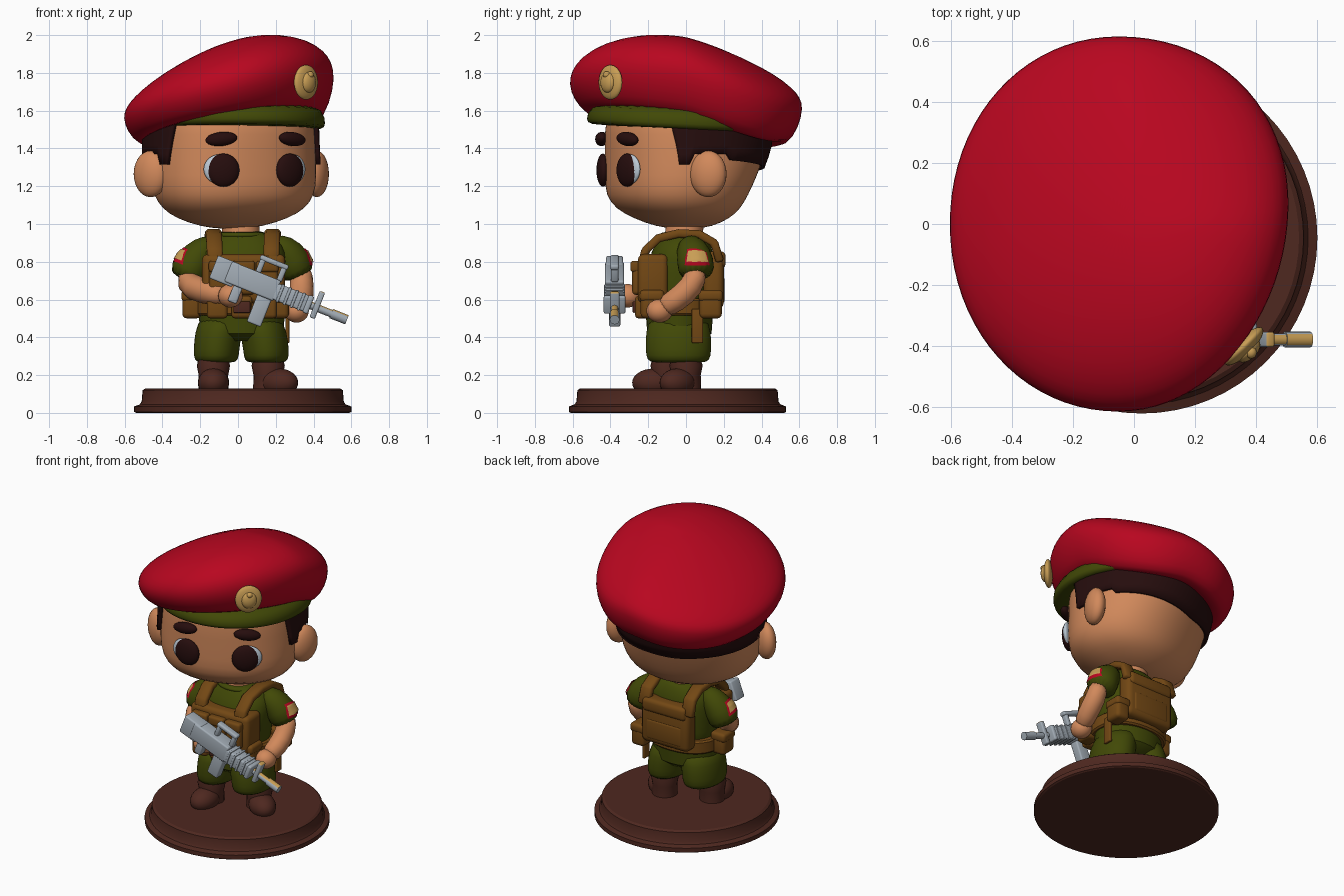
import bpy, bmesh, math
from mathutils import Matrix, Vector

if "Cube" in bpy.data.objects:
    bpy.data.objects.remove(bpy.data.objects["Cube"], do_unlink=True)


def material(name, *rgb):
    m = bpy.data.materials.new(name)
    m.use_nodes = True
    m.diffuse_color = (*rgb, 1)
    m.node_tree.nodes["Principled BSDF"].inputs["Base Color"].default_value = (*rgb, 1)
    return m


RED = material("beret red", .48, .002, .014)
SKIN = material("skin", .64, .25, .105)
GREEN = material("olive cloth", .053, .066, .002)
WEB = material("webbing brown", .17, .064, .007)
HAIR = material("dark hair", .019, .004, .004)
LEATHER = material("dark leather", .077, .021, .014)
METAL = material("grey metal", .36, .41, .46)
GOLD = material("gold", .58, .34, .09)
WHITE = material("eye white", .5, .58, .66)

HEAD = Matrix.Translation((-.04, .005, 0)) @ Matrix.Rotation(math.radians(20), 4, 'Z')
BODY = Matrix.Identity(4)


def finish(name, bm, mat, frame=BODY, subsurf=0, angle=40):
    bmesh.ops.recalc_face_normals(bm, faces=bm.faces)
    mesh = bpy.data.meshes.new(name)
    bm.to_mesh(mesh)
    bm.free()
    mesh.materials.append(mat)
    mesh.shade_smooth()
    if not subsurf:
        mesh.set_sharp_from_angle(angle=math.radians(angle))
    ob = bpy.data.objects.new(name, mesh)
    bpy.context.collection.objects.link(ob)
    ob.matrix_world = frame
    if subsurf:
        mod = ob.modifiers.new("round", 'SUBSURF')
        mod.levels = mod.render_levels = subsurf
    return ob


def skin_rings(bm, rings):
    loops = [[bm.verts.new(p) for p in ring] for ring in rings]
    for a, b in zip(loops, loops[1:]):
        for i in range(len(a)):
            j = (i + 1) % len(a)
            bm.faces.new((a[i], a[j], b[j], b[i]))
    bm.faces.new(loops[0])
    bm.faces.new(loops[-1])


def oval(cx, cy, rx, ry, a, e=2.0):
    c, s = math.cos(a), math.sin(a)
    return (cx + rx * math.copysign(abs(c) ** (2 / e), c),
            cy + ry * math.copysign(abs(s) ** (2 / e), s))


def loft(name, rings, mat, n=32, e=2.0, warp=lambda *p: p, **kw):
    """Stack of ovals, each (z, cx, cy, rx, ry)."""
    bm = bmesh.new()
    skin_rings(bm, [[warp(*oval(*o, math.tau * i / n, e), z) for i in range(n)] for z, *o in rings])
    return finish(name, bm, mat, **kw)


def tube(name, path, mat, n=16):
    """Limb through points (x, y, z, radius)."""
    bm = bmesh.new()
    pts = [Vector(p[:3]) for p in path]
    rings = []
    for i, p in enumerate(path):
        t = pts[min(i + 1, len(pts) - 1)] - pts[max(i - 1, 0)]
        q = Vector((0, 0, 1)).rotation_difference(t)
        rings.append([pts[i] + q @ Vector((*oval(0, 0, p[3], p[3], math.tau * k / n), 0)) for k in range(n)])
    skin_rings(bm, rings)
    return finish(name, bm, mat, subsurf=1)


def blob(name, loc, radii, mat, turn=0, roll=0, frame=BODY):
    bm = bmesh.new()
    bmesh.ops.create_uvsphere(bm, u_segments=24, v_segments=14, radius=1)
    spin = Matrix.Rotation(turn, 3, 'Z') @ Matrix.Rotation(roll, 3, 'Y')
    bmesh.ops.transform(bm, matrix=Matrix.LocRotScale(Vector(loc), spin, Vector(radii)), verts=bm.verts)
    return finish(name, bm, mat, frame, angle=80)


def box(name, loc, size, mat, bevel=.02, frame=BODY):
    bm = bmesh.new()
    bmesh.ops.create_cube(bm, size=1)
    bmesh.ops.transform(bm, matrix=Matrix.LocRotScale(Vector(loc), None, Vector(size)), verts=bm.verts)
    bmesh.ops.bevel(bm, geom=bm.edges[:], offset=bevel, segments=3, profile=.5, affect='EDGES')
    return finish(name, bm, mat, frame)


# Round stand
loft("stand", [(z, .025, -.045, r, r) for z, r in
     ((0, .565), (.006, .575), (.034, .575), (.045, .545), (.06, .535), (.12, .53), (.13, .515))],
     LEATHER, n=64, angle=30)

# Boots and shorts
for side, x, y, yaw in (("right", -.13, -.1, 0), ("left", .16, 0, .9)):
    dx, dy = math.sin(yaw), -math.cos(yaw)
    loft(side + "_boot_shaft", [(z, x, y, r, r) for z, r in ((.12, .08), (.2, .078), (.25, .088), (.32, .07))],
         LEATHER, n=20)
    blob(side + "_boot_toe", (x + .07 * dx, y + .07 * dy, .16), (.083, .115, .075), LEATHER, yaw)
for side, x in (("right", -.115), ("left", .15)):
    loft(side + "_shorts_leg", [(.265, x, -.04, .085, .13), (.275, x, -.04, .118, .168), (.33, x, -.04, .122, .176),
         (.43, x * .9, -.04, .125, .175), (.52, x * .7, -.04, .12, .15)], GREEN, n=24, subsurf=1)
loft("shorts_seat", [(.38, .02, -.035, .12, .12), (.42, .02, -.035, .22, .17), (.55, .02, -.035, .23, .18)], GREEN)

# Torso, collar and neck
loft("shirt", [(.48, .02, -.035, .21, .17), (.65, .025, -.035, .21, .175), (.82, .03, -.025, .23, .175),
     (.89, .03, -.015, .21, .15), (.94, .03, -.01, .15, .12), (.965, .03, -.01, .1, .1)], GREEN, e=2.3, subsurf=1)
loft("collar", [(.92, .02, -.02, .15, .13), (.95, .02, -.02, .14, .12), (.96, .02, -.02, .11, .1)], GREEN, subsurf=1)
loft("neck", [(.88, .02, -.02, .1, .1), (1.04, .01, 0, .1, .1)], SKIN)

# Arms: sleeve, forearm, hand, sleeve patch
ARMS = {
    "right": ([(-.12, -.02, .9, .05), (-.18, -.02, .865, .08), (-.24, -.03, .8, .1), (-.285, -.04, .69, .105)],
              [(-.27, -.04, .77, .07), (-.285, -.07, .68, .078), (-.17, -.2, .64, .07), (-.06, -.29, .62, .058)],
              (-.04, -.31, .62), (-.32, -.06, .85), -.25),
    "left": ([(.17, .01, .9, .05), (.235, .03, .87, .085), (.29, .05, .81, .1), (.33, .06, .71, .1)],
             [(.33, .06, .77, .07), (.34, .04, .67, .07), (.335, -.06, .59, .065), (.31, -.13, .55, .058)],
             (.31, -.14, .54), (.39, .065, .84), 0),
}
for side, (sleeve, arm, hand, patch, turn) in ARMS.items():
    cloth = tube(side + "_sleeve", sleeve, GREEN)
    tube(side + "_forearm", arm, SKIN)
    blob(side + "_hand", hand, (.065, .07, .062), SKIN)
    for label, mat, w, h, off in (("patch_border", RED, .16, .12, .004), ("patch", GOLD, .13, .08, .008)):
        bm = bmesh.new()
        bmesh.ops.create_grid(bm, x_segments=12, y_segments=12, size=.5)
        place = Matrix.Translation(patch) @ Matrix.Rotation(-turn, 4, 'Z') @ Matrix.Rotation(math.pi / 2, 4, 'Y')
        bmesh.ops.transform(bm, matrix=place @ Matrix.Diagonal((h, w, 1, 1)), verts=bm.verts)
        ob = finish(side + "_" + label, bm, mat)
        wrap = ob.modifiers.new("hug", 'SHRINKWRAP')
        wrap.target, wrap.wrap_mode, wrap.offset = cloth, 'OUTSIDE_SURFACE', off

# Harness: belt, shoulder straps, chest rig, pouches, backpack
loft("belt", [(.515, .02, -.035, .235, .185), (.525, .02, -.035, .245, .195), (.595, .02, -.035, .245, .195),
     (.605, .02, -.035, .235, .185)], WEB, e=2.3)
PATH = [(-.235, .78), (-.215, .86), (-.145, .925), (-.04, .95), (.07, .945), (.15, .9), (.18, .8)]
for side, x, lean in (("right", -.12, -.02), ("left", .175, .015)):
    bm = bmesh.new()
    rows = [[bm.verts.new((x + d + lean * i / 6, y, z)) for d in (-.042, .042)] for i, (y, z) in enumerate(PATH)]
    for a, b in zip(rows, rows[1:]):
        bm.faces.new((a[0], a[1], b[1], b[0]))
    strap = finish(side + "_shoulder_strap", bm, WEB)
    thick = strap.modifiers.new("thickness", 'SOLIDIFY')
    thick.thickness, thick.offset = .045, 0
    strap.modifiers.new("soft edge", 'BEVEL').width = .01
box("chest_rig", (.03, -.175, .71), (.44, .16, .26), WEB, .03)
for i in range(3):
    box(f"chest_pouch_{i}", (-.095 + .125 * i, -.255, .71), (.115, .06, .17), WEB)
    box(f"chest_pouch_flap_{i}", (-.095 + .125 * i, -.262, .775), (.12, .065, .06), WEB, .015)
    box(f"belt_pouch_{i}", (-.11 + .13 * i, -.235, .56), (.11, .07, .12), WEB)
box("belt_buckle", (.02, -.275, .56), (.09, .015, .06), LEATHER, .005)
for name, x, y in (("right_hip", -.245, -.05), ("left_hip", .24, .13), ("left_front", .22, -.18)):
    box(name + "_pouch", (x, y, .57), (.1, .12, .14), WEB, .025)
    box(name + "_pouch_flap", (x, y, .62), (.11, .13, .06), WEB, .02)
box("hanging_strap", (.262, .06, .46), (.02, .06, .18), WEB, .006)
box("backpack", (.03, .145, .7), (.36, .11, .3), WEB, .035)
box("backpack_flap", (.03, .155, .81), (.33, .11, .09), WEB, .025)
box("backpack_pocket", (.03, .185, .65), (.27, .04, .14), WEB, .018)

# Head and hair
SKULL = [(.975, 0, -.01, .05, .05), (.985, 0, -.015, .16, .14), (1.03, 0, -.03, .3, .245),
         (1.08, 0, -.05, .38, .315), (1.15, 0, -.057, .428, .362), (1.25, 0, -.035, .447, .388),
         (1.4, 0, -.005, .445, .42), (1.55, 0, 0, .44, .43), (1.68, 0, 0, .38, .37)]
loft("head", SKULL, SKIN, n=40, e=2.2, frame=HEAD, subsurf=1)


def skull_point(z, a, gap):
    for lo, hi in zip(SKULL, SKULL[1:]):
        if lo[0] <= z <= hi[0]:
            t = (z - lo[0]) / (hi[0] - lo[0])
            cx, cy, rx, ry = (p + (q - p) * t for p, q in zip(lo[1:], hi[1:]))
            return (*oval(cx, cy, rx + gap, ry + gap, a, 2.2), z)


def hairline(deg):
    if deg < 74:
        return 1.315
    return 1.37 if deg < 100 else 1.34 - .055 * (deg - 100) / 80


bm = bmesh.new()
rows = []
for deg in range(58, 303, 4):
    away = min(deg, 360 - deg)
    low = hairline(away)
    # the front edge of each sideburn slants backwards
    slant = math.copysign(9, 180 - deg) * max(0, 1 - (away - 58) / 24)
    rows.append([bm.verts.new(skull_point(low + (1.6 - low) * k / 5, math.radians(deg - 90 + slant * (1 - k / 5)), .01))
                 for k in range(6)])
for a, b in zip(rows, rows[1:]):
    for k in range(5):
        bm.faces.new((a[k], b[k], b[k + 1], a[k + 1]))
thick = finish("hair", bm, HAIR, HEAD).modifiers.new("thickness", 'SOLIDIFY')
thick.thickness, thick.offset = .024, 0

# Mirrored face parts
for side, s in (("right", -1), ("left", 1)):
    blob(side + "_ear", (s * .468, -.05, 1.265), (.06, .1, .123), SKIN, -s * .65, 0, HEAD)
    blob(side + "_eye_white", (s * .2, -.397, 1.29), (.09, .025, .08), WHITE, s * .3, 0, HEAD)
    blob(side + "_pupil", (s * .187, -.405, 1.285), (.085, .034, .088), HAIR, s * .27, 0, HEAD)
    blob(side + "_eyebrow", (s * .2, -.408, 1.45), (.085, .034, .037), HAIR, s * .3, s * .1, HEAD)


# Beret sagging to the back and both sides, with band and badge
def sag(x, y, h):
    swell = 1 + .4 * x - .25 * y if h > 0 else 1 + .3 * x + .35 * y
    droop = .5 * max(0, x) * max(0, y)
    return x + .08 * y * max(0, x + .05) / .5, y, 1.68 + h * swell + .21 * (x + .05) - .1 * y - droop


DOME = [(-.13, .6), (-.175, .76), (-.17, .87), (-.085, .965), (0, 1), (.055, .978), (.105, .915),
        (.168, .77), (.225, .54), (.262, .3), (.278, .08)]
loft("beret", [(h, -.05, 0, .56 * r, .622 * r) for h, r in DOME], RED, n=40, e=2.05, warp=sag, subsurf=1)
loft("beret_band", [(1.5, .005, -.03, .435, .46), (1.508, .005, -.03, .455, .495), (1.55, .005, -.03, .46, .5),
     (1.65, 0, -.02, .44, .46)], GREEN, n=40, e=2.1, warp=lambda x, y, z: (x, y, z - .05 * y), subsurf=1)
blob("badge", (.36, -.4, 1.75), (.085, .028, .092), GOLD, .78)
blob("badge_emblem", (.374, -.414, 1.75), (.048, .028, .055), GOLD, .78)
blob("badge_knob", (.383, -.42, 1.79), (.018, .02, .018), GOLD)

# Rifle, modelled along its own length and slanted
GUN = Matrix.Translation((-.12, -.378, .77)) @ Matrix.Rotation(math.radians(21.7), 4, 'Y')


def gild(part):
    part.data.materials.append(GOLD)
    for f in part.data.polygons:
        f.material_index = int(f.normal.z > .6)


for name, u, v, length, width, height in (
        ("stock", .055, 0, .13, .09, .13), ("receiver", .21, .005, .28, .1, .115),
        ("magazine", .3, -.12, .08, .06, .17), ("grip", .15, -.09, .05, .055, .1),
        ("handle_bar", .28, .14, .16, .045, .028), ("handle_rear", .22, .1, .03, .04, .09),
        ("handle_front", .34, .1, .03, .04, .09), ("handguard", .43, 0, .19, .1, .09),
        ("guard_collar", .53, 0, .03, .115, .1)):
    box("rifle_" + name, (u, 0, v), (length, width, height), METAL, .01, GUN)
for i in range(4):
    box(f"rifle_guard_rib_{i}", (.37 + .04 * i, 0, 0), (.015, .11, .1), METAL, .004, GUN)
gild(box("rifle_front_sight", (.575, 0, .015), (.03, .05, .15), METAL, .008, GUN))
for name, u, r, length in (("barrel", .62, .02, .24), ("muzzle", .705, .026, .09)):
    bm = bmesh.new()
    bmesh.ops.create_cone(bm, cap_ends=True, segments=16, radius1=r, radius2=r, depth=length)
    bmesh.ops.rotate(bm, matrix=Matrix.Rotation(math.pi / 2, 3, 'Y'), verts=bm.verts)
    bmesh.ops.translate(bm, vec=(u, 0, 0), verts=bm.verts)
    gild(finish("rifle_" + name, bm, METAL, GUN))
